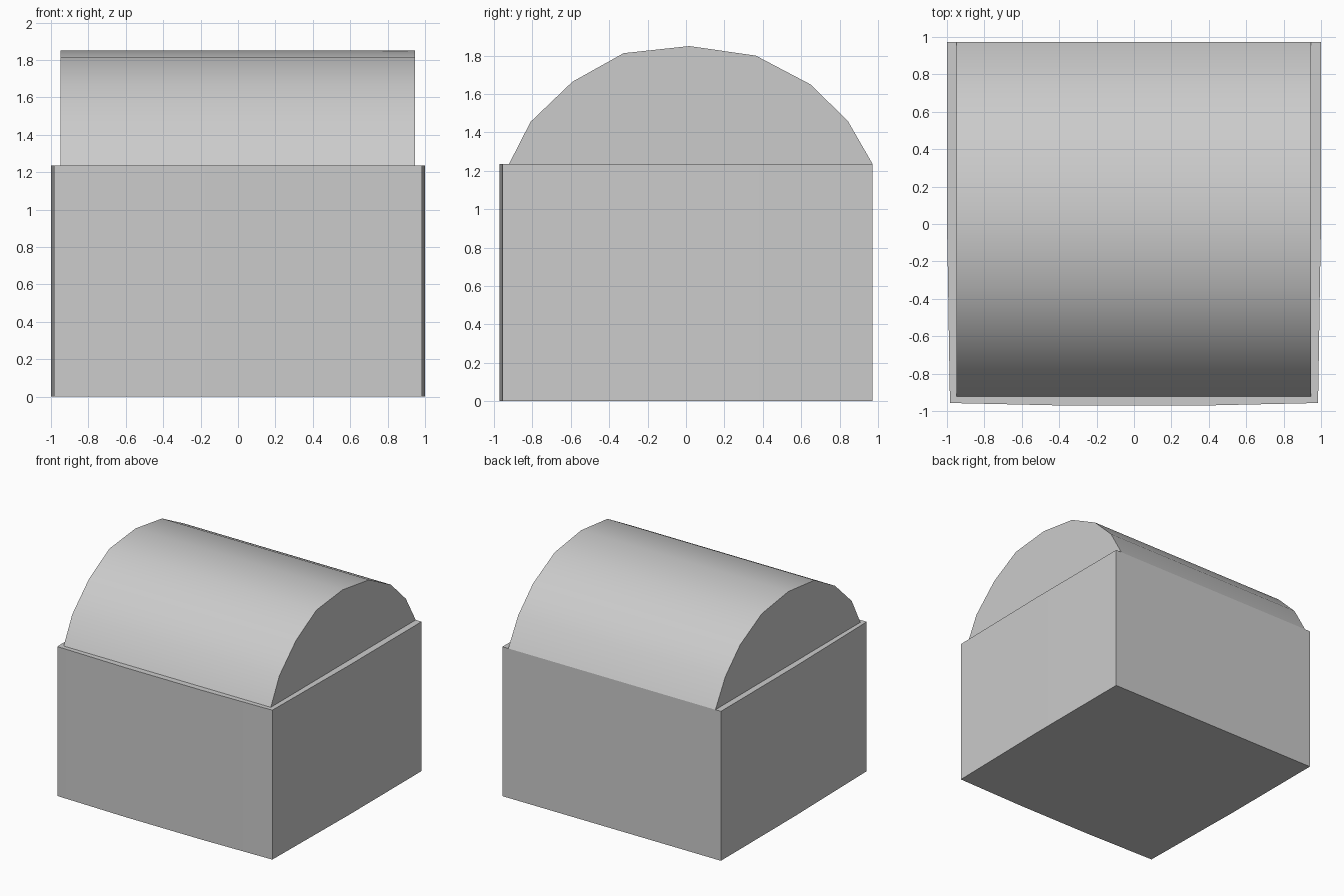
import bpy, bmesh, math
from mathutils import Vector

if "Cube" in bpy.data.objects:
    bpy.data.objects.remove(bpy.data.objects["Cube"])


def prism(name, points, offset):
    """Extrude a closed 3D outline along an offset into a capped solid."""
    bm = bmesh.new()
    face = bm.faces.new([bm.verts.new(p) for p in points])
    ext = bmesh.ops.extrude_face_region(bm, geom=[face], use_keep_orig=True)
    moved = [v for v in ext["geom"] if isinstance(v, bmesh.types.BMVert)]
    bmesh.ops.translate(bm, verts=moved, vec=Vector(offset))
    bmesh.ops.recalc_face_normals(bm, faces=bm.faces)
    mesh = bpy.data.meshes.new(name)
    bm.to_mesh(mesh)
    bm.free()
    obj = bpy.data.objects.new(name, mesh)
    bpy.context.collection.objects.link(obj)
    bpy.ops.object.select_all(action='DESELECT')
    obj.select_set(True)
    bpy.context.view_layer.objects.active = obj
    bpy.ops.object.shade_smooth_by_angle(angle=math.radians(40))
    return obj


# Chest body: square plan with a slightly bowed front and tapering front corners
half = [(1.0, 0.972), (1.0, 0.0), (0.995, -0.27), (0.99, -0.6),
        (0.984, -0.957), (0.35, -0.971)]
plan = half + [(-x, y) for x, y in reversed(half)]
prism("chest_body", [(x, y, 0) for x, y in plan], (0, 0, 1.236))

# Barrel lid: eight-sided arch running the width of the chest
arch = [(-0.922, 1.236), (-0.81, 1.455), (-0.592, 1.664), (-0.325, 1.813),
        (0.018, 1.85), (0.364, 1.80), (0.649, 1.65), (0.843, 1.46), (0.972, 1.236)]
prism("barrel_lid", [(-0.95, y, z) for y, z in arch], (1.896, 0, 0))
